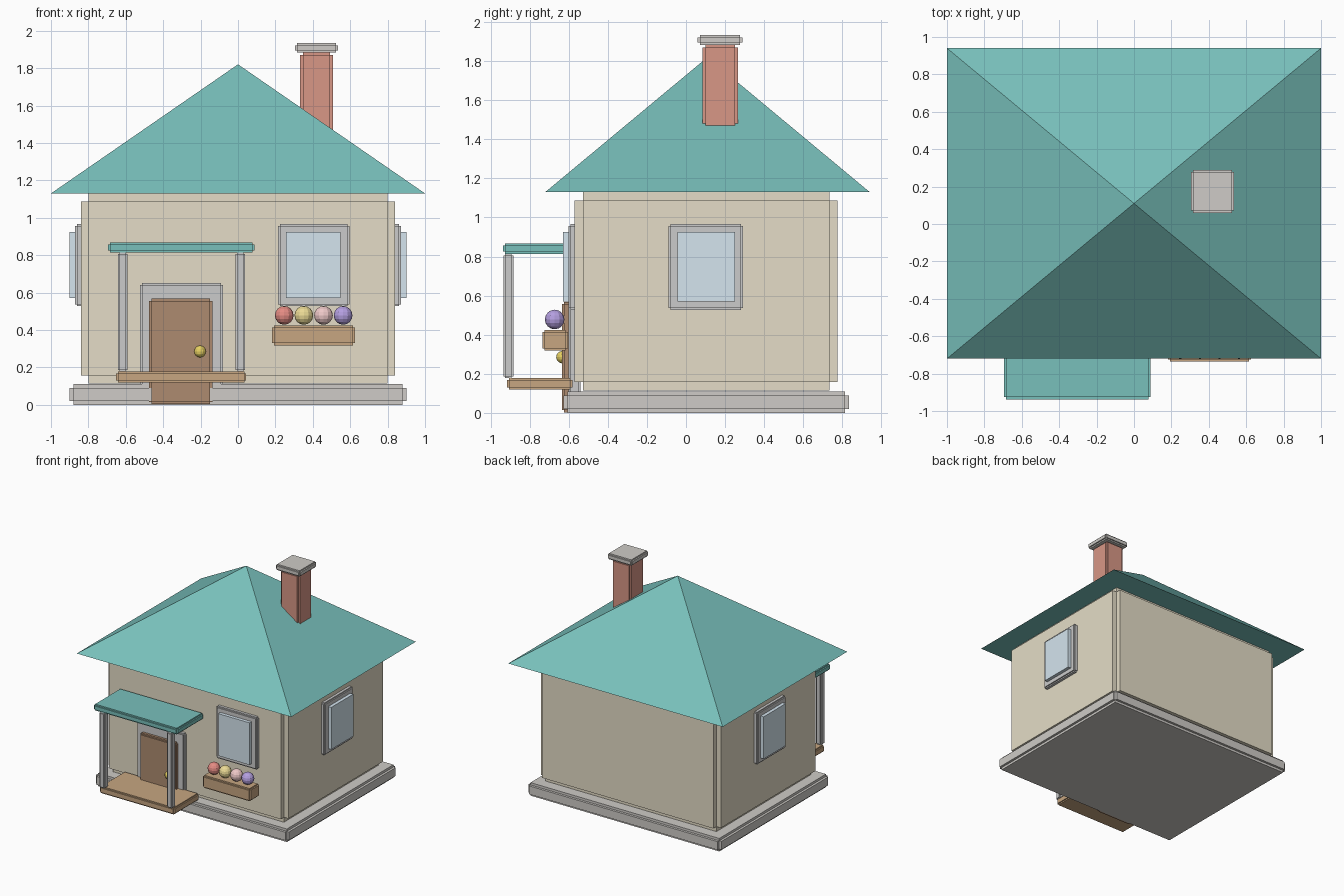
import bpy, bmesh
from mathutils import Matrix, Vector

if "Cube" in bpy.data.objects:
    bpy.data.objects.remove(bpy.data.objects["Cube"])

COLORS = {
    "plaster": (0.78, 0.72, 0.57), "teal": (0.19, 0.53, 0.50), "stone": (0.62, 0.60, 0.57),
    "brick": (0.69, 0.31, 0.24), "white": (0.83, 0.82, 0.80), "glass": (0.66, 0.78, 0.86),
    "dark_wood": (0.42, 0.26, 0.16), "wood": (0.57, 0.38, 0.22), "gold": (0.78, 0.62, 0.12),
    "red": (0.78, 0.26, 0.23), "yellow": (0.83, 0.70, 0.30), "pink": (0.86, 0.58, 0.58),
    "purple": (0.46, 0.35, 0.75),
}
mats = {}


def finish(bm, name, color):
    me = bpy.data.meshes.new(name)
    bm.to_mesh(me)
    bm.free()
    if color not in mats:
        mats[color] = bpy.data.materials.new(color)
        mats[color].diffuse_color = (*COLORS[color], 1)
    me.materials.append(mats[color])
    ob = bpy.data.objects.new(name, me)
    bpy.context.collection.objects.link(ob)
    return ob


def box(name, color, x, y, z, step=0.0):
    """Box from ranges; step notches every edge by crossing three boxes."""
    bm = bmesh.new()
    lo, hi = Vector((x[0], y[0], z[0])), Vector((x[1], y[1], z[1]))
    size = hi - lo
    for axis in range(3 if step else 1):
        s = size.copy()
        if step:
            for i in range(3):
                if i != axis:
                    s[i] -= 2 * step
        bmesh.ops.create_cube(bm, size=1, matrix=Matrix.Translation((lo + hi) / 2)
                              @ Matrix.Diagonal((*s, 1)))
    return finish(bm, name, color)


def ball(name, color, loc, r):
    bm = bmesh.new()
    bmesh.ops.create_uvsphere(bm, u_segments=12, v_segments=8, radius=r,
                              matrix=Matrix.Translation(loc))
    return finish(bm, name, color)


# Foundation and walls
box("foundation", "stone", (-0.9, 0.9), (-0.626, 0.834), (0, 0.11), 0.02)
box("walls", "plaster", (-0.84, 0.84), (-0.57, 0.776), (0.115, 1.13), 0.042)

# Pyramid roof
bm = bmesh.new()
base = [bm.verts.new(p) for p in ((-1, -0.72, 1.13), (1, -0.72, 1.13),
                                  (1, 0.94, 1.13), (-1, 0.94, 1.13))]
apex = bm.verts.new((0, 0.11, 1.82))
bm.faces.new(base[::-1])
for i in range(4):
    bm.faces.new((base[i], base[(i + 1) % 4], apex))
finish(bm, "roof", "teal")

# Chimney
box("chimney", "brick", (0.332, 0.508), (0.085, 0.265), (1.35, 1.885), 0.015)
box("chimney_cap", "stone", (0.305, 0.535), (0.06, 0.288), (1.883, 1.933), 0.011)

# Windows: front, then one on each side
box("front_window_frame", "white", (0.214, 0.596), (-0.602, -0.54), (0.527, 0.967), 0.01)
box("front_window_glass", "glass", (0.257, 0.547), (-0.63, -0.58), (0.57, 0.925))
for side, s in (("left", -1), ("right", 1)):
    box(side + "_window_frame", "white", sorted((s * 0.81, s * 0.872)), (-0.09, 0.292),
        (0.527, 0.967), 0.01)
    box(side + "_window_glass", "glass", sorted((s * 0.85, s * 0.9)), (-0.043, 0.25),
        (0.57, 0.925))

# Door
box("door_frame", "white", (-0.524, -0.08), (-0.602, -0.54), (0.01, 0.65), 0.01)
box("door", "dark_wood", (-0.475, -0.137), (-0.635, -0.585), (0.003, 0.568), 0.012)
ball("door_knob", "gold", (-0.203, -0.632, 0.285), 0.032)

# Porch
box("porch_floor", "wood", (-0.652, 0.044), (-0.915, -0.58), (0.12, 0.178), 0.01)
box("porch_roof", "teal", (-0.695, 0.088), (-0.937, -0.58), (0.814, 0.867), 0.011)
for side, x in (("left", -0.616), ("right", 0.012)):
    box(side + "_porch_post", "white", (x - 0.026, x + 0.026), (-0.935, -0.883),
        (0.178, 0.815), 0.009)

# Flower box with blossoms
box("flower_box", "wood", (0.182, 0.626), (-0.735, -0.605), (0.318, 0.425), 0.011)
for i, c in enumerate(("red", "yellow", "pink", "purple")):
    ball("flower_" + c, c, (0.247 + 0.105 * i, -0.672, 0.478), 0.05)

for m in bpy.data.materials:
    if m.users and not m.is_grease_pencil:
        m.use_nodes = True
        m.node_tree.nodes["Principled BSDF"].inputs["Base Color"].default_value = m.diffuse_color
